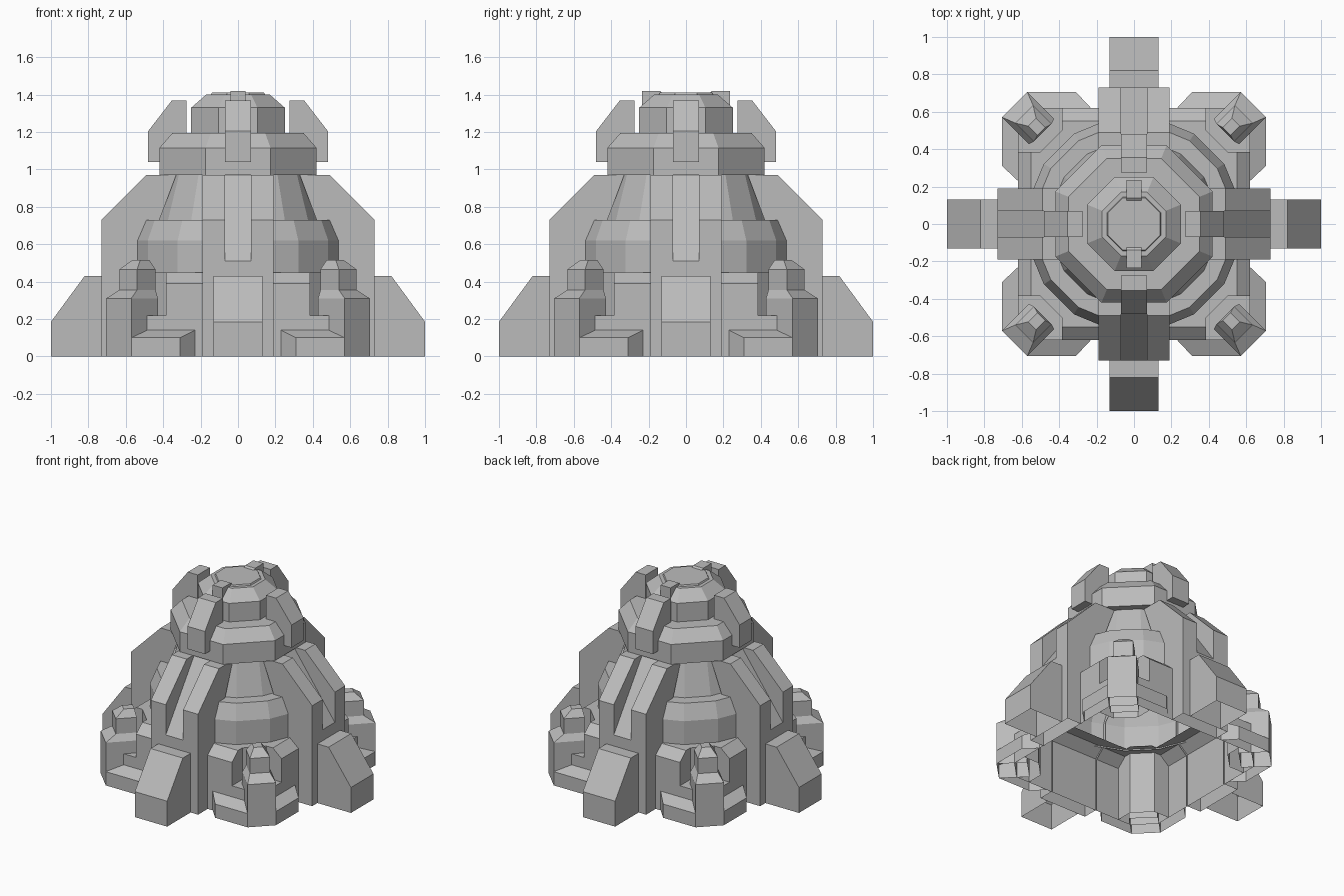
import bpy, bmesh, math
from mathutils import Matrix, Vector

cube = bpy.data.objects.get("Cube")
if cube:
    bpy.data.objects.remove(cube, do_unlink=True)

stone = bpy.data.materials.new("stone_grey")
stone.use_nodes = True
grey = (0.5, 0.5, 0.5, 1)
stone.diffuse_color = grey
stone.node_tree.nodes["Principled BSDF"].inputs["Base Color"].default_value = grey


def finish(bm, name):
    """Drop the faces resting on the ground, fix normals and make the object."""
    base = [f for f in bm.faces if all(v.co.z < 0.001 for v in f.verts)]
    bmesh.ops.delete(bm, geom=base, context="FACES")
    bmesh.ops.remove_doubles(bm, verts=bm.verts, dist=0.0005)
    bmesh.ops.recalc_face_normals(bm, faces=bm.faces)
    mesh = bpy.data.meshes.new(name)
    bm.to_mesh(mesh)
    bm.free()
    mesh.materials.append(stone)
    obj = bpy.data.objects.new(name, mesh)
    bpy.context.collection.objects.link(obj)


def loft(bm, loops, closed=True, cap_start=False, cap_end=False):
    """Skin a list of equal-length point loops."""
    rings = [[bm.verts.new(p) for p in loop] for loop in loops]
    n = len(rings[0])
    for a, b in zip(rings, rings[1:]):
        for i in range(n if closed else n - 1):
            j = (i + 1) % n
            bm.faces.new((a[i], a[j], b[j], b[i]))
    if cap_start:
        bm.faces.new(rings[0])
    if cap_end:
        bm.faces.new(rings[-1])


def lathe(name, profile, sides, cap=False):
    """Faceted tier with a flat side facing each axis."""
    bm = bmesh.new()
    loops = []
    for r, z in profile:
        angles = [math.tau * (i + 0.5) / sides for i in range(sides)]
        loops.append([(r * math.cos(a), r * math.sin(a), z) for a in angles])
    loft(bm, loops, cap_end=cap)
    finish(bm, name)


def side_loop(profile, y, turn):
    """Place a (radius, height) outline at sideways offset y, turned about z."""
    return [turn @ Vector((r, y, z)) for r, z in profile]


def quarter(points, k):
    turn = Matrix.Rotation(k * math.pi / 2, 3, "Z")
    return [turn @ Vector(p) for p in points]


# Lower body with a notch at each corner
def body_loop(r, z, s=1.0):
    corner = [(r, 0.385), (0.5, 0.385), (0.385, 0.5), (0.385, r)]
    return [p for k in range(4)
            for p in quarter([(x * s, y * s, z) for x, y in corner], k)]


bm = bmesh.new()
loft(bm, [body_loop(0.62, 0), body_loop(0.62, 0.39),
          body_loop(0.55, 0.45), body_loop(0.55, 0.45, 0.85)])
finish(bm, "lower_body")

# Stacked faceted tiers
lathe("dome", [(0.58, 0.44), (0.58, 0.62), (0.535, 0.73),
               (0.45, 0.73), (0.38, 0.97)], 16)
OCT = 1 / math.cos(math.pi / 8)
lathe("upper_ring", [(r * OCT, z) for r, z in
      [(0.34, 0.97), (0.42, 0.97), (0.42, 1.115), (0.35, 1.195), (0.24, 1.195)]], 8)
lathe("crown", [(r * OCT, z) for r, z in
      [(0.25, 1.19), (0.25, 1.33), (0.17, 1.4), (0.145, 1.4), (0.14, 1.41)]], 8, True)

# Parts repeated on the four axes
RIDGE_TOP = [(0.73, 0), (0.73, 0.51), (0.73, 0.73), (0.49, 0.97), (0.40, 0.97), (0.33, 0.97)]
INNER_EDGE = [(0.42, 0.73), (0.52, 0.62), (0.52, 0.46), (0.61, 0.38), (0.61, 0)]
GROOVE_FLOOR = [(0.73, 0), (0.73, 0.51), (0.40, 0.97), (0.33, 0.97)]
FOOT = [(0.73, 0), (1, 0), (1, 0.185), (0.82, 0.43), (0.73, 0.43)]
FIN = [(0.275, 1.04), (0.48, 1.04), (0.48, 1.205), (0.355, 1.367), (0.275, 1.367)]
TAB = [(0.13, 1.39), (0.235, 1.33), (0.235, 1.42), (0.14, 1.42), (0.12, 1.405)]
for k, side in enumerate(["left", "back", "right", "front"]):
    turn = Matrix.Rotation(k * math.pi / 2, 3, "Z")

    # Buttress shell with a sloping groove down its middle
    bm = bmesh.new()
    loft(bm, [side_loop(GROOVE_FLOOR, y, turn) for y in (-0.07, 0.07)], closed=False)
    for s in (-1, 1):
        loft(bm, [side_loop(RIDGE_TOP, s * y, turn) for y in (0.07, 0.19)], closed=False)
        for outline, y in ((RIDGE_TOP + INNER_EDGE, 0.19), (RIDGE_TOP[1:5], 0.07)):
            bm.faces.new([bm.verts.new(p) for p in side_loop(outline, s * y, turn)])
    finish(bm, side + "_buttress")

    blocks = [("foot", FOOT, 0.13), ("fin", FIN, 0.07)]
    if k % 2:
        blocks.append(("crown_tab", TAB, 0.04))
    for part, outline, half in blocks:
        bm = bmesh.new()
        loft(bm, [side_loop(outline, y, turn) for y in (-half, half)],
             cap_start=True, cap_end=True)
        finish(bm, side + "_" + part)

# Corner turrets: skirt, ledge and stepped pillar
SKIRT = [(0.23, 0.62), (0.31, 0.705), (0.57, 0.705), (0.705, 0.57), (0.705, 0.31), (0.62, 0.23)]
RIDGE = [(0.23, 0.62), (0.235, 0.62), (0.5, 0.62), (0.62, 0.5), (0.62, 0.235), (0.62, 0.23)]
LEDGE = [(0.385, 0.62), (0.49, 0.62), (0.62, 0.49), (0.62, 0.385)]
NOTCH = [(0.5, 0.385), (0.385, 0.5)]
# Pillar steps: inner distance, outer distance, half width, height
STEPS = [(0.70, 0.902, 0.095, 0), (0.70, 0.902, 0.095, 0.31), (0.69, 0.83, 0.067, 0.355),
         (0.69, 0.83, 0.067, 0.465), (0.70, 0.77, 0.03, 0.515)]
for k, corner in enumerate(["back_left", "back_right", "front_right", "front_left"]):
    bm = bmesh.new()
    heights = [0.14, 0.10, 0.10, 0.10, 0.10, 0.14]
    loft(bm, [quarter([(x, y, 0) for x, y in SKIRT], k),
              quarter([(x, y, z) for (x, y), z in zip(SKIRT, heights)], k),
              quarter([(x, y, 0.14) for x, y in RIDGE], k)], closed=False)
    finish(bm, corner + "_skirt")

    bm = bmesh.new()
    loft(bm, [quarter([(x, y, z) for x, y in LEDGE], k) for z in (0, 0.22)], closed=False)
    top = quarter([(x, y, 0.22) for x, y in LEDGE + NOTCH], k)
    bm.faces.new([bm.verts.new(p) for p in top])
    finish(bm, corner + "_ledge")

    bm = bmesh.new()
    turn = Matrix.Rotation(math.pi / 4 + k * math.pi / 2, 3, "Z")
    loft(bm, [[turn @ Vector(p) for p in
               ((i, -h, z), (o, -h, z), (o, h, z), (i, h, z))]
              for i, o, h, z in STEPS], cap_end=True)
    finish(bm, corner + "_turret")
